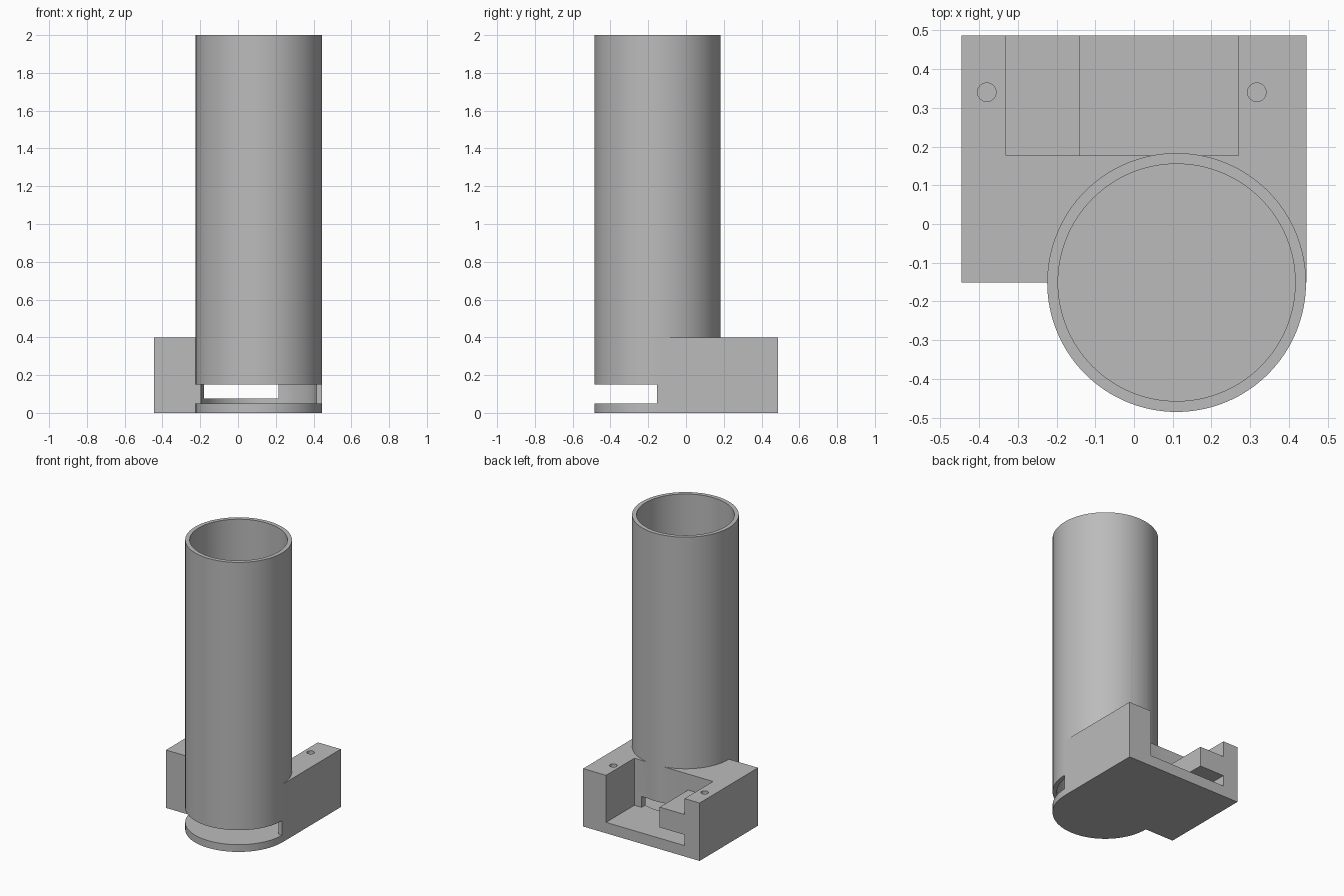
import bpy, bmesh, math
from mathutils import Vector

default = bpy.data.objects.get("Cube")
if default:
    bpy.data.objects.remove(default, do_unlink=True)

grey = bpy.data.materials.new("plain_grey")
grey.use_nodes = True
colour = (0.5, 0.5, 0.5, 1)
grey.diffuse_color = colour
grey.node_tree.nodes["Principled BSDF"].inputs["Base Color"].default_value = colour


def finish(name, bm):
    mesh = bpy.data.meshes.new(name)
    bm.to_mesh(mesh)
    bm.free()
    mesh.materials.append(grey)
    obj = bpy.data.objects.new(name, mesh)
    bpy.context.collection.objects.link(obj)
    return obj


def box(name, low, high):
    bm = bmesh.new()
    bmesh.ops.create_cube(bm, size=1)
    low, high = Vector(low), Vector(high)
    for v in bm.verts:
        v.co = (low + high) / 2 + v.co * (high - low)
    return finish(name, bm)


def cylinder(name, x, y, radius, z0, z1, sides=128):
    bm = bmesh.new()
    bmesh.ops.create_cone(bm, cap_ends=True, segments=sides, radius1=radius,
                          radius2=radius, depth=z1 - z0)
    bmesh.ops.translate(bm, verts=bm.verts, vec=(x, y, (z0 + z1) / 2))
    return finish(name, bm)


def combine(target, tool, operation):
    tool.hide_render = True
    mod = target.modifiers.new(operation, 'BOOLEAN')
    mod.operation, mod.solver, mod.object = operation, 'EXACT', tool
    bpy.context.view_layer.objects.active = target
    bpy.ops.object.modifier_apply(modifier=mod.name)
    bpy.data.objects.remove(tool, do_unlink=True)


TX, TY, OUTER, INNER = 0.11, -0.151, 0.334, 0.306

# Base block with the rear pocket, leaving a raised shelf on one side
body = box("tube_stand", (-0.445, -0.151, 0), (0.445, 0.487, 0.4))
combine(body, box("pocket_cut", (-0.14, 0.177, 0.075), (0.27, 0.6, 0.5)), 'DIFFERENCE')
combine(body, box("shelf_top_cut", (-0.33, 0.177, 0.29), (-0.1, 0.6, 0.5)), 'DIFFERENCE')
combine(body, box("shelf_slot_cut", (-0.33, 0.177, 0.075), (-0.1, 0.6, 0.15)), 'DIFFERENCE')

# Screw holes
for x in (-0.38, 0.317):
    combine(body, cylinder("screw_hole_cut", x, 0.34, 0.024, 0.15, 0.5, 32), 'DIFFERENCE')

# Tall tube: lower foot up to the pocket floor, then the main wall
combine(body, cylinder("tube_outer", TX, TY, OUTER, 0, 2), 'UNION')
combine(body, cylinder("tube_bore_cut", TX, TY, INNER, 0.05, 2.2), 'DIFFERENCE')

# Front dispensing slot and pusher window into the pocket
combine(body, box("front_slot_cut", (-0.4, -0.6, 0.05), (0.6, -0.153, 0.15)), 'DIFFERENCE')
combine(body, box("pusher_window_cut", (-0.18, -0.1, 0.075), (0.215, 0.25, 0.15)), 'DIFFERENCE')

bpy.ops.object.select_all(action='DESELECT')
body.select_set(True)
bpy.context.view_layer.objects.active = body
bpy.ops.object.shade_smooth_by_angle(angle=math.radians(30))
